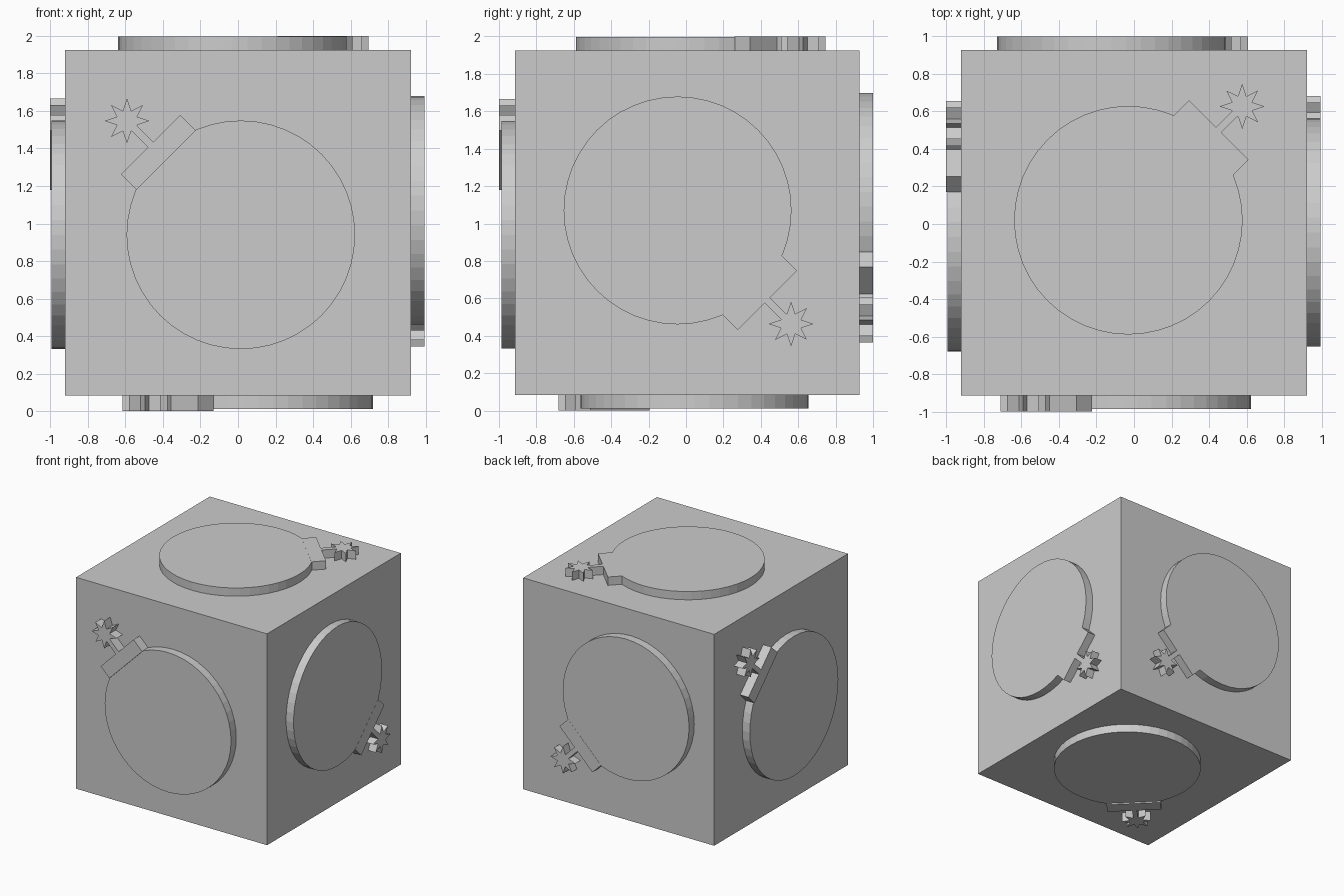
import bpy, bmesh
from math import cos, sin, pi
from mathutils import Vector, Matrix

if "Cube" in bpy.data.objects:
    bpy.data.objects.remove(bpy.data.objects["Cube"])

grey = bpy.data.materials.new("light_grey")
grey.use_nodes = True
grey.diffuse_color = (0.6, 0.6, 0.6, 1)
grey.node_tree.nodes["Principled BSDF"].inputs["Base Color"].default_value = (0.6, 0.6, 0.6, 1)

HALF = 0.921
CENTRE = Vector((0, 0.006, 1.005))
SINK = 0.01       # how far emblems reach into the block
DISC = 0.072      # disc thickness


def finish(name, bm):
    bmesh.ops.recalc_face_normals(bm, faces=bm.faces)
    mesh = bpy.data.meshes.new(name)
    bm.to_mesh(mesh)
    bm.free()
    mesh.materials.append(grey)
    obj = bpy.data.objects.new(name, mesh)
    bpy.context.collection.objects.link(obj)


def slab(name, outline, height, frame):
    """Extrude a flat outline out of a side of the block."""
    bm = bmesh.new()
    face = bm.faces.new([bm.verts.new((x, y, -SINK)) for x, y in outline])
    top = bmesh.ops.extrude_face_region(bm, geom=[face])["geom"]
    verts = [g for g in top if isinstance(g, bmesh.types.BMVert)]
    bmesh.ops.translate(bm, verts=verts, vec=(0, 0, height + SINK))
    bm.transform(frame)
    finish(name, bm)


def ring(count, radius, inner=None, centre=0):
    """Circle, or a star when an inner radius is given."""
    radii = [radius, inner or radius]
    return [(centre + radii[i % 2] * cos(2 * pi * i / count),
             radii[i % 2] * sin(2 * pi * i / count)) for i in range(count)]


def bar(start, end, half):
    return [(start, -half), (end, -half), (end, half), (start, half)]


# Main block
bm = bmesh.new()
bmesh.ops.create_cube(bm, size=2 * HALF)
bmesh.ops.translate(bm, verts=bm.verts, vec=CENTRE)
finish("block", bm)

# Each side: outward normal, disc centre, direction of the fuse, extra fuse height
sides = {
    "front": ((0, -1, 0), (0.015, 0, 0.94), (-1, 0, 1), 0.012),
    "back": ((0, 1, 0), (-0.12, 0, 1.09), (1, 0, -1), 0.001),
    "left": ((1, 0, 0), (0, -0.045, 1.07), (0, 1, -1), 0.001),
    "right": ((-1, 0, 0), (0, -0.07, 0.94), (0, 1, 1), 0.008),
    "top": ((0, 0, 1), (-0.03, 0.02, 0), (1, 1, 0), 0.001),
    "bottom": ((0, 0, -1), (0.11, 0.045, 0), (-1, -1, 0), 0.012),
}

for side, (normal, middle, toward, extra) in sides.items():
    n = Vector(normal)
    d = Vector(toward).normalized()
    origin = Vector(middle)
    origin += n * (CENTRE.dot(n) + HALF - origin.dot(n))
    frame = Matrix((d, n.cross(d), n)).transposed().to_4x4()
    frame.translation = origin
    # Round body, collar, fuse and spark
    slab(side + "_disc", ring(48, 0.609), DISC, frame)
    slab(side + "_collar", bar(0.563, 0.68, 0.224), DISC + extra, frame)
    slab(side + "_fuse", bar(0.67, 0.81, 0.02), DISC + extra, frame)
    slab(side + "_spark", ring(16, 0.12, 0.058, 0.858), DISC + extra, frame)
